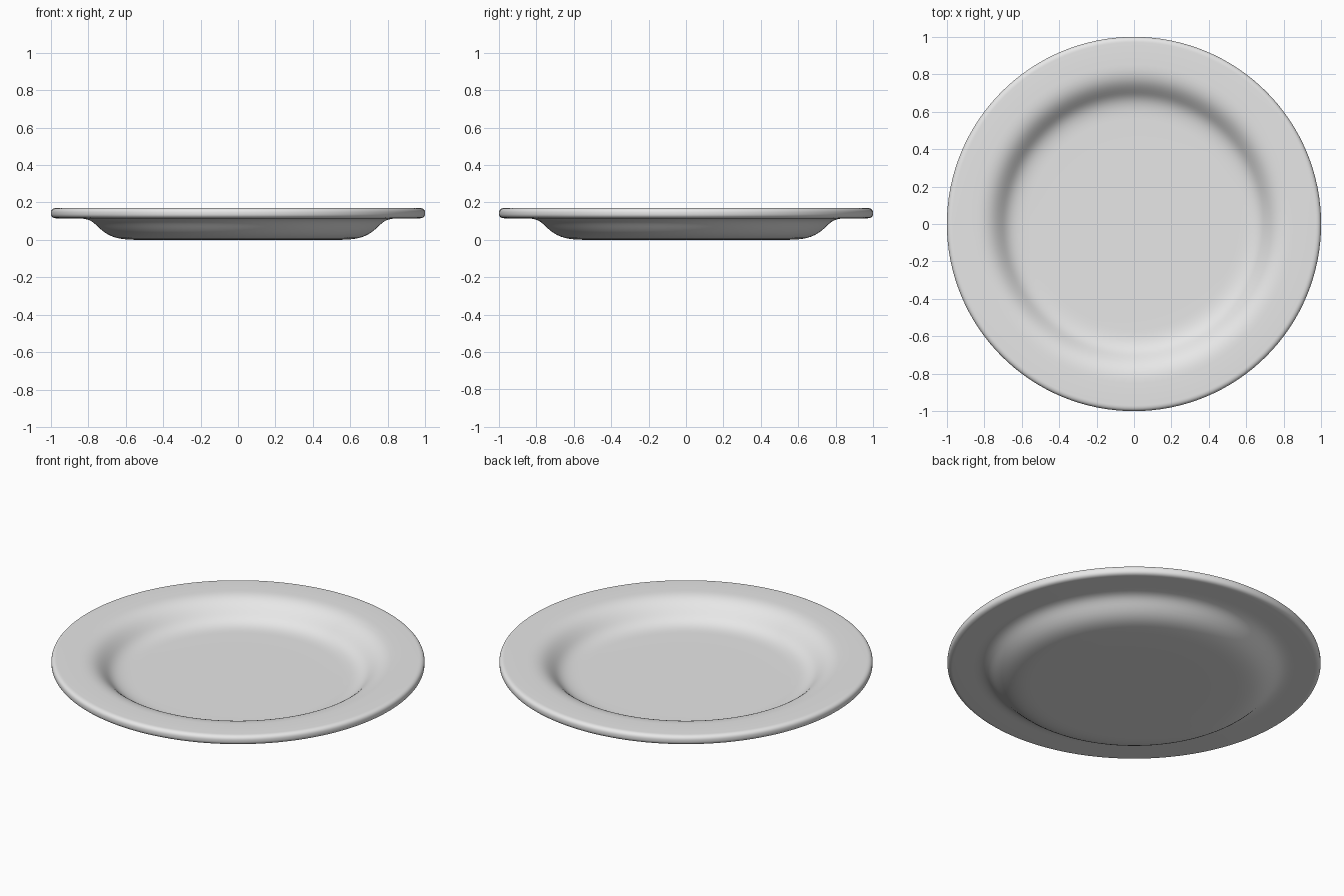
import bpy
import bmesh
import math
from mathutils import Vector
from mathutils.geometry import interpolate_bezier

SEGMENTS = 128
STEPS = 10

cube = bpy.data.objects.get("Cube")
if cube:
    bpy.data.objects.remove(cube, do_unlink=True)


def material(name, color):
    mat = bpy.data.materials.new(name)
    mat.use_nodes = True
    mat.diffuse_color = color
    mat.node_tree.nodes["Principled BSDF"].inputs["Base Color"].default_value = color
    return mat


def curve(*controls):
    """Sample one Bezier piece of the profile, given as (radius, height) controls."""
    return interpolate_bezier(*[Vector((r, 0, z)) for r, z in controls], STEPS)


# Profile pieces from the centre of the underside out to the rim and back in
pieces = [
    [Vector((0, 0, 0)), Vector((0.4, 0, 0))],
    curve((0.54, 0), (0.64, 0), (0.69, 0.015), (0.74, 0.062)),      # foot
    curve((0.74, 0.062), (0.775, 0.095), (0.79, 0.115), (0.86, 0.115)),  # outer wall
    curve((0.97, 0.115), (0.99, 0.115), (1, 0.125), (1, 0.14)),     # lip underside
    curve((1, 0.145), (1, 0.16), (0.99, 0.17), (0.97, 0.17)),       # lip top
    curve((0.85, 0.17), (0.775, 0.17), (0.745, 0.145), (0.703, 0.103)),  # inner wall
    curve((0.703, 0.103), (0.67, 0.07), (0.64, 0.055), (0.56, 0.055)),   # well edge
    [Vector((0.4, 0, 0.055)), Vector((0, 0, 0.055))],
]
profile = [p for piece in pieces for p in piece]

# Plate body, spun around the vertical axis
bm = bmesh.new()
verts = [bm.verts.new(p) for p in profile]
edges = [bm.edges.new(pair) for pair in zip(verts, verts[1:])]
bmesh.ops.spin(bm, geom=verts + edges, cent=(0, 0, 0), axis=(0, 0, 1),
               angle=math.tau, steps=SEGMENTS, use_merge=False)
bmesh.ops.remove_doubles(bm, verts=bm.verts, dist=0.0002)
bmesh.ops.recalc_face_normals(bm, faces=bm.faces)
for face in bm.faces:
    face.smooth = True

mesh = bpy.data.meshes.new("plate")
bm.to_mesh(mesh)
bm.free()
mesh.materials.append(material("light grey ceramic", (0.8, 0.8, 0.8, 1)))
plate = bpy.data.objects.new("plate", mesh)
bpy.context.collection.objects.link(plate)
